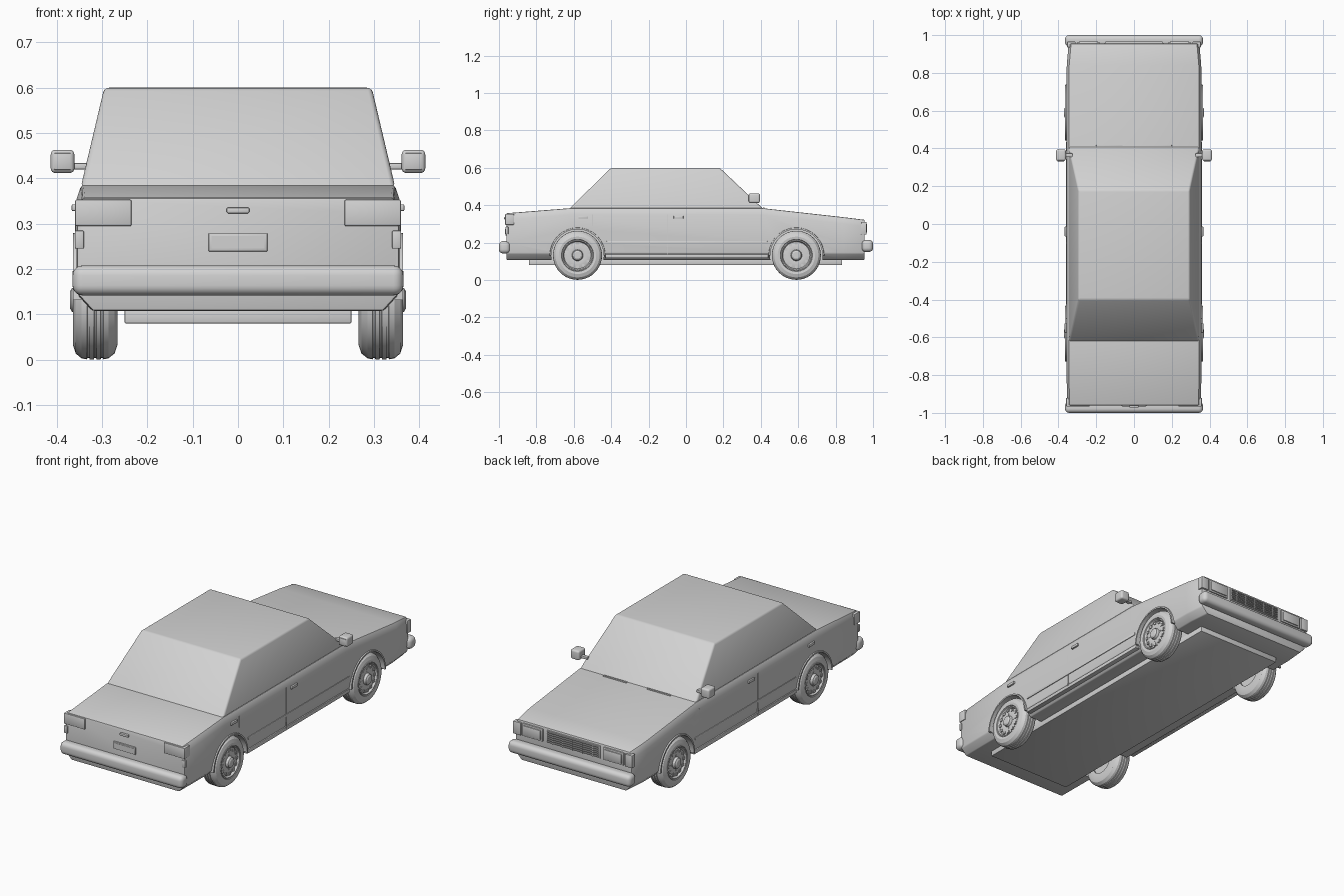
import bpy, bmesh
from math import pi, sin, cos, radians
from mathutils import Vector

old = bpy.data.objects.get("Cube")
if old:
    bpy.data.objects.remove(old, do_unlink=True)

GREY = (0.65, 0.65, 0.65, 1)
paint = bpy.data.materials.new("plain grey")
paint.use_nodes = True
paint.diffuse_color = GREY
paint.node_tree.nodes["Principled BSDF"].inputs["Base Color"].default_value = GREY


def finish(name, bm, bevel=0, segments=2, mirror=False, cutters=()):
    """Turn a bmesh into an object, bake its modifiers and shade it."""
    bmesh.ops.recalc_face_normals(bm, faces=bm.faces)
    mesh = bpy.data.meshes.new(name)
    bm.to_mesh(mesh)
    bm.free()
    ob = bpy.data.objects.new(name, mesh)
    bpy.context.collection.objects.link(ob)
    if bevel:
        mod = ob.modifiers.new("bevel", 'BEVEL')
        mod.width, mod.segments = bevel, segments
        mod.limit_method, mod.angle_limit = 'ANGLE', radians(30)
    for cutter in cutters:
        mod = ob.modifiers.new("cut", 'BOOLEAN')
        mod.operation, mod.object, mod.solver = 'DIFFERENCE', cutter, 'EXACT'
    if mirror:
        ob.modifiers.new("mirror", 'MIRROR').use_mirror_merge = False
    graph = bpy.context.evaluated_depsgraph_get()
    graph.update()
    ob.data = bpy.data.meshes.new_from_object(ob.evaluated_get(graph))
    ob.modifiers.clear()
    ob.data.materials.clear()
    ob.data.materials.append(paint)
    ob.data.shade_smooth()
    ob.data.set_sharp_from_angle(angle=radians(26))
    return ob


def loft(name, rings, **kw):
    """Skin a list of closed rings and cap both ends."""
    bm = bmesh.new()
    rows = [[bm.verts.new(p) for p in ring] for ring in rings]
    for a, b in zip(rows, rows[1:]):
        for i in range(len(a)):
            j = (i + 1) % len(a)
            bm.faces.new((a[i], a[j], b[j], b[i]))
    bm.faces.new(rows[0])
    bm.faces.new(rows[-1])
    return finish(name, bm, **kw)


def box(name, x, y, z, bevel=0.003, **kw):
    def ring(h):
        return [(x[0], y[0], h), (x[1], y[0], h), (x[1], y[1], h), (x[0], y[1], h)]
    return loft(name, [ring(z[0]), ring(z[1])], bevel=bevel, **kw)


def lathe(name, profile, y, z, start=0, sweep=2 * pi, steps=40, **kw):
    """Spin (x, radius) points about an axis along x."""
    bm = bmesh.new()
    full = sweep > 6.2
    rows = []
    for i in range(steps if full else steps + 1):
        a = start + sweep * i / steps
        rows.append([bm.verts.new((px, y + r * cos(a), z + r * sin(a))) for px, r in profile])
    pairs = list(zip(rows, rows[1:])) + ([(rows[-1], rows[0])] if full else [])
    n = len(profile)
    for a, b in pairs:
        for i in range(n):
            j = (i + 1) % n
            bm.faces.new((a[i], a[j], b[j], b[i]))
    if not full:
        bm.faces.new(rows[0])
        bm.faces.new(rows[-1])
    bmesh.ops.remove_doubles(bm, verts=bm.verts, dist=0.00005)
    return finish(name, bm, **kw)


AXLES = {"rear": -0.58, "front": 0.59}
HUB_Z = 0.132

# Lower body: cross-sections along the car, wheel wells cut out
def section(y, top, half):
    side = [(half - 0.035, 0.108), (half - 0.004, 0.142), (half, 0.2),
            (half, top - 0.035), (half - 0.012, top)]
    return [(x, y, z) for x, z in side] + [(-x, y, z) for x, z in reversed(side)]


cutters = []
for axle in AXLES.values():
    well = [(0.25, 0), (0.25, 0.141), (0.42, 0.141), (0.42, 0)]
    for s in (1, -1):
        cutters.append(lathe("well_cutter", [(s * x, r) for x, r in well], axle, HUB_Z))
stations = [(-0.96, 0.357, 0.355), (-0.62, 0.384, 0.358), (0.41, 0.384, 0.358),
            (0.84, 0.336, 0.356), (0.955, 0.322, 0.346)]
loft("body", [section(*s) for s in stations], bevel=0.005, cutters=cutters)
for c in cutters:
    bpy.data.objects.remove(c, do_unlink=True)

# Cabin
def cabin_ring(half, back, front, z):
    return [(-half, back, z), (half, back, z), (half, front, z), (-half, front, z)]


loft("cabin", [cabin_ring(0.347, -0.625, 0.413, 0.38), cabin_ring(0.295, -0.4, 0.18, 0.6)],
     bevel=0.01, segments=3)

# Floor pan and bumpers
box("floor_pan", (-0.25, 0.25), (-0.84, 0.835), (0.08, 0.115))
box("rear_bumper", (-0.365, 0.365), (-1, -0.94), (0.142, 0.208), bevel=0.022, segments=5)
box("front_bumper", (-0.365, 0.365), (0.94, 1), (0.15, 0.214), bevel=0.022, segments=5)

# Wheels: grooved tyre, dished rim, hub and lug nuts
tyre = [(0.268, 0.07), (0.266, 0.1), (0.272, 0.118), (0.286, 0.129)]
for groove in (0.3, 0.315, 0.33):
    tyre += [(groove - 0.003, 0.131), (groove - 0.002, 0.128),
             (groove + 0.002, 0.128), (groove + 0.003, 0.131)]
tyre += [(0.345, 0.129), (0.358, 0.118), (0.364, 0.1), (0.362, 0.086), (0.356, 0.083)]
rim = [(0.28, 0), (0.28, 0.075), (0.35, 0.086), (0.361, 0.083), (0.361, 0.078),
       (0.35, 0.072), (0.356, 0.05), (0.353, 0.03), (0.366, 0.026), (0.371, 0.018), (0.371, 0)]
for place, axle in AXLES.items():
    lathe(place + "_tyre", tyre, axle, HUB_Z, mirror=True)
    lathe(place + "_rim", rim, axle, HUB_Z, mirror=True)
    bolts = bmesh.new()
    for count, dist, size in ((12, 0.062, 0.007), (4, 0.038, 0.005)):
        for i in range(count):
            a = 2 * pi * i / count
            made = bmesh.ops.create_cube(bolts, size=2 * size)["verts"]
            bmesh.ops.translate(bolts, verts=made, vec=Vector(
                (0.351, axle + dist * cos(a), HUB_Z + dist * sin(a))))
    finish(place + "_wheel_studs", bolts, mirror=True)
    lip = [(0.345, 0.139), (0.364, 0.139), (0.364, 0.147), (0.345, 0.15)]
    lathe(place + "_arch_lip", lip, axle, HUB_Z, start=0, sweep=pi, mirror=True)

# Tail: lights, plate, handle and lid seam
box("tail_light", (0.235, 0.359), (-0.967, -0.92), (0.295, 0.353), mirror=True)
box("side_marker", (0.34, 0.36), (-0.965, -0.95), (0.245, 0.285), mirror=True)
box("plate_frame", (-0.065, 0.065), (-0.966, -0.955), (0.239, 0.279), bevel=0.002)
box("plate", (-0.058, 0.058), (-0.968, -0.96), (0.245, 0.273), bevel=0)
box("trunk_handle", (-0.025, 0.025), (-0.972, -0.955), (0.323, 0.336))

# Nose: grille with slats, headlights, corner lights
box("grille_frame", (-0.16, 0.16), (0.945, 0.959), (0.243, 0.311), bevel=0.002)
for i in range(6):
    z = 0.249 + i * 0.0105
    box("grille_slat", (-0.152, 0.152), (0.955, 0.965), (z, z + 0.005), bevel=0)
for i in range(5):
    x = -0.12 + i * 0.06
    box("grille_bar", (x - 0.002, x + 0.002), (0.955, 0.966), (0.247, 0.307), bevel=0)
box("headlight_frame", (0.18, 0.302), (0.945, 0.962), (0.243, 0.311), mirror=True)
box("headlight", (0.19, 0.292), (0.95, 0.967), (0.252, 0.302), mirror=True)
box("corner_light", (0.31, 0.354), (0.935, 0.965), (0.243, 0.311), mirror=True)

# Sides: seams, handles, trim
for y, low, high in ((-0.1, 0.13, 0.375), (0.4, 0.27, 0.375), (-0.5, 0.29, 0.35)):
    box("door_seam", (0.35, 0.359), (y - 0.002, y + 0.002), (low, min(high, 0.35)),
        bevel=0, mirror=True)
box("side_trim", (0.35, 0.361), (-0.425, 0.435), (0.194, 0.208), bevel=0.002, mirror=True)
box("sill", (0.33, 0.357), (-0.43, 0.44), (0.118, 0.138), bevel=0.003, mirror=True)
for y in (-0.55, -0.04):
    box("door_handle", (0.35, 0.367), (y - 0.026, y + 0.026), (0.328, 0.343), mirror=True)

# Mirrors and wipers
box("mirror_stalk", (0.325, 0.37), (0.355, 0.375), (0.42, 0.434), mirror=True)
box("mirror_housing", (0.361, 0.413), (0.335, 0.395), (0.412, 0.463), bevel=0.01,
    segments=4, mirror=True)
box("mirror_glass", (0.368, 0.406), (0.332, 0.34), (0.419, 0.456), bevel=0.002, mirror=True)
box("wiper", (0.06, 0.2), (0.412, 0.419), (0.378, 0.389), bevel=0.001, mirror=True)
